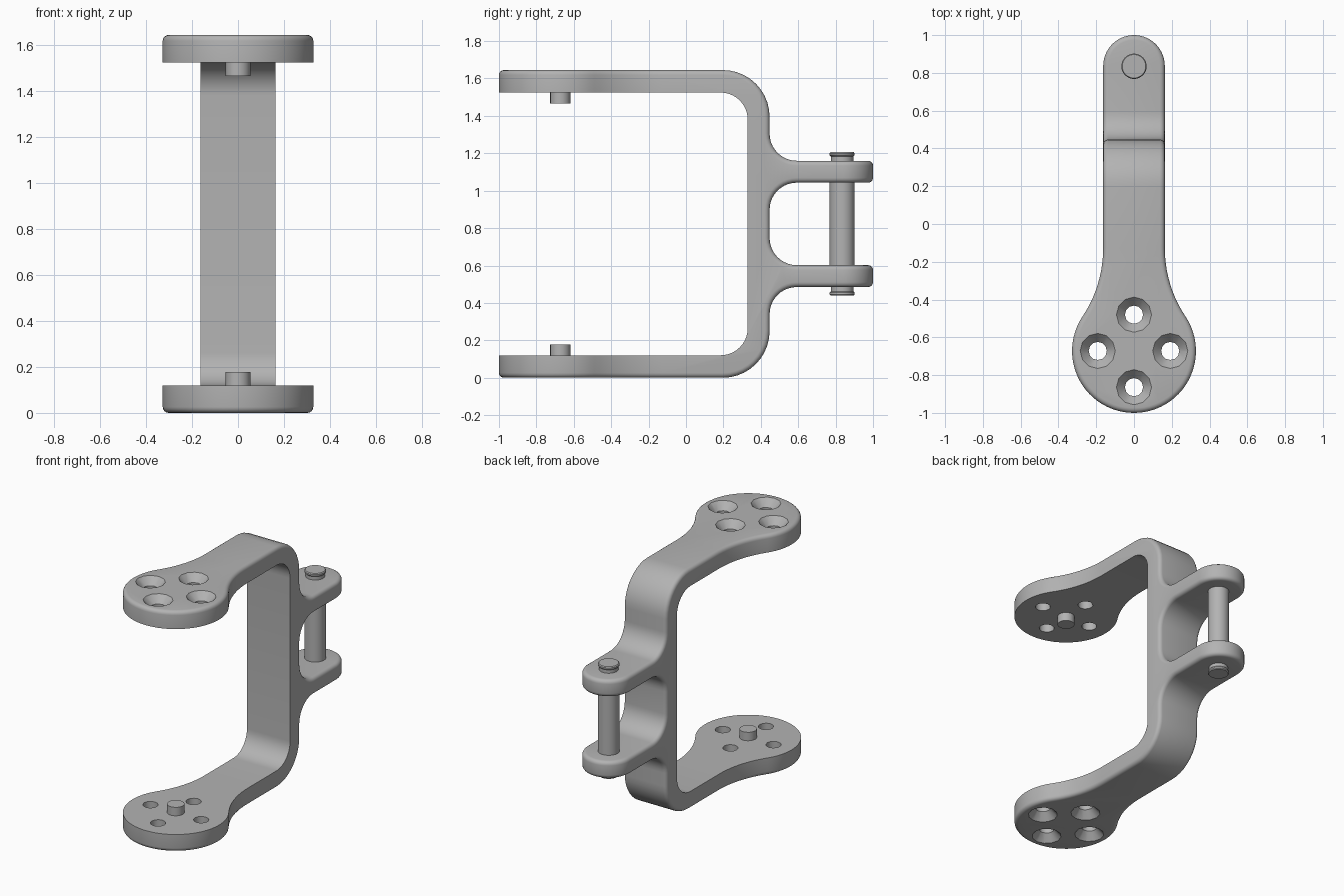
import bpy, bmesh, math
from mathutils import Matrix, Vector

cube = bpy.data.objects.get("Cube")
if cube:
    bpy.data.objects.remove(cube, do_unlink=True)

HEIGHT, THICK, HALF_W = 1.645, 0.12, 0.163
DISC_Y, DISC_R = -0.672, 0.328
PIN_Y = 0.835
MID = HEIGHT / 2

grey = bpy.data.materials.new("satin grey")
grey.use_nodes = True
grey.diffuse_color = (0.45, 0.45, 0.45, 1)
grey.node_tree.nodes["Principled BSDF"].inputs["Base Color"].default_value = grey.diffuse_color


def finish(name, bm, helper=False):
    bmesh.ops.recalc_face_normals(bm, faces=bm.faces)
    mesh = bpy.data.meshes.new(name)
    bm.to_mesh(mesh)
    bm.free()
    mesh.materials.append(grey)
    ob = bpy.data.objects.new(name, mesh)
    bpy.context.collection.objects.link(ob)
    if helper:
        ob.hide_render = True
        ob.hide_set(True)
    return ob


def prism(name, points, offset, direction, helper=False):
    """Extrude a closed outline of 3D points along a direction."""
    bm = bmesh.new()
    face = bm.faces.new([bm.verts.new(Vector(p) + Vector(offset)) for p in points])
    ext = bmesh.ops.extrude_face_region(bm, geom=[face])
    moved = [v for v in ext["geom"] if isinstance(v, bmesh.types.BMVert)]
    bmesh.ops.translate(bm, verts=moved, vec=direction)
    return finish(name, bm, helper)


def lathe(name, profile, x, y, sides, helper=False):
    """Stack rings of (radius, z) into a closed turned solid."""
    bm = bmesh.new()
    rings = [[bm.verts.new((x + r * math.cos(math.tau * i / sides),
                            y + r * math.sin(math.tau * i / sides), z))
              for i in range(sides)] for r, z in profile]
    for a, b in zip(rings, rings[1:]):
        for i in range(sides):
            j = (i + 1) % sides
            bm.faces.new((a[i], a[j], b[j], b[i]))
    bm.faces.new(rings[0])
    bm.faces.new(rings[-1])
    return finish(name, bm, helper)


def arc(cx, cy, r, start, end, steps):
    angles = [math.radians(start + (end - start) * i / steps) for i in range(steps + 1)]
    return [(cx + r * math.cos(a), cy + r * math.sin(a)) for a in angles]


def boolean(ob, cutter, operation):
    mod = ob.modifiers.new(cutter.name, 'BOOLEAN')
    mod.object, mod.operation, mod.solver = cutter, operation, 'EXACT'


def smooth(ob):
    bpy.ops.object.select_all(action='DESELECT')
    ob.select_set(True)
    bpy.context.view_layer.objects.active = ob
    bpy.ops.object.shade_smooth_by_angle(angle=math.radians(32))


# Side outline: outer corner and the filleted hinge arm, mirrored about mid height
F, BACK, ARM_LOW, ARM_TOP = 0.145, 0.447, 0.485, 0.602
half = [(-1.2, 0)] + arc(0.197, 0.25, 0.25, -90, 0, 10)
half += arc(BACK + F, ARM_LOW - F, F, 180, 90, 10) + [(1.2, ARM_LOW), (1.2, ARM_TOP)]
half += arc(BACK + F, ARM_TOP + F, F, 270, 180, 10)
outline = half + [(y, HEIGHT - z) for y, z in reversed(half)]
bracket = prism("bracket", [(0, y, z) for y, z in outline], (-0.6, 0, 0), (1.2, 0, 0))

# Plan outline: round plate, flared neck, straight strap, round hinge end
neck_r = 0.654
neck_y = DISC_Y + math.sqrt((neck_r + DISC_R) ** 2 - (HALF_W + neck_r) ** 2)
lean = math.degrees(math.atan2(neck_y - DISC_Y, HALF_W + neck_r))
side = arc(0, DISC_Y, DISC_R, -90, lean, 24)
side += arc(HALF_W + neck_r, neck_y, neck_r, 180 + lean, 180, 10)[1:]
side += arc(0, 1 - HALF_W, HALF_W, 0, 90, 14)
plan = side + [(-x, y) for x, y in reversed(side[1:-1])]
plan_cutter = prism("plan_cutter", [(x, y, 0) for x, y in plan], (0, 0, -0.2), (0, 0, 2.1), True)
boolean(bracket, plan_cutter, 'INTERSECT')

# Rounded outer edges
bevel = bracket.modifiers.new("rounded_edges", 'BEVEL')
bevel.width, bevel.segments = 0.026, 4
bevel.limit_method, bevel.angle_limit = 'ANGLE', math.radians(40)
bevel.use_clamp_overlap = False

# Crisp inner opening between the plates
low = [(-1.3, THICK)] + arc(0.185, THICK + 0.145, 0.145, -90, 0, 10)
opening = low + [(y, HEIGHT - z) for y, z in reversed(low)]
opening_cutter = prism("opening_cutter", [(0, y, z) for y, z in opening],
                       (-0.7, 0, 0), (1.4, 0, 0), True)
boolean(bracket, opening_cutter, 'DIFFERENCE')

# Four countersunk screw holes in each plate
slope = (0.093 - 0.048) / 0.05
for i in range(4):
    a = math.tau * i / 4
    x, y = 0.192 * math.cos(a), DISC_Y + 0.192 * math.sin(a)
    profile = [(0.093 + 0.02 * slope, -0.02), (0.048, 0.05), (0.048, 0.3)]
    for level, prof in (("lower", profile), ("upper", [(r, HEIGHT - z) for r, z in profile])):
        boolean(bracket, lathe(f"{level}_hole_cutter_{i}", prof, x, y, 12, True), 'DIFFERENCE')

# Apply the modifiers, then drop the cutters
bpy.context.view_layer.update()
evaluated = bracket.evaluated_get(bpy.context.evaluated_depsgraph_get())
mesh = bpy.data.meshes.new_from_object(evaluated)
bracket.modifiers.clear()
bracket.data = mesh
mesh.materials.clear()
mesh.materials.append(grey)
for ob in [o for o in bpy.data.objects if "cutter" in o.name]:
    bpy.data.objects.remove(ob, do_unlink=True)
smooth(bracket)

# Locating pegs inside the plates
smooth(lathe("lower_peg", [(0.054, 0.1), (0.054, 0.178)], 0, DISC_Y, 24))
smooth(lathe("upper_peg", [(0.054, HEIGHT - 0.178), (0.054, HEIGHT - 0.1)], 0, DISC_Y, 24))

# Hinge pin with grooved, lipped ends
end = [(0.067, MID), (0.067, 1.15), (0.06, 1.15), (0.06, 1.183), (0.067, 1.19),
       (0.067, 1.2), (0.062, 1.206)]
pin = [(r, HEIGHT - z) for r, z in reversed(end[1:])] + end[1:]
smooth(lathe("hinge_pin", pin, 0, PIN_Y, 32))
